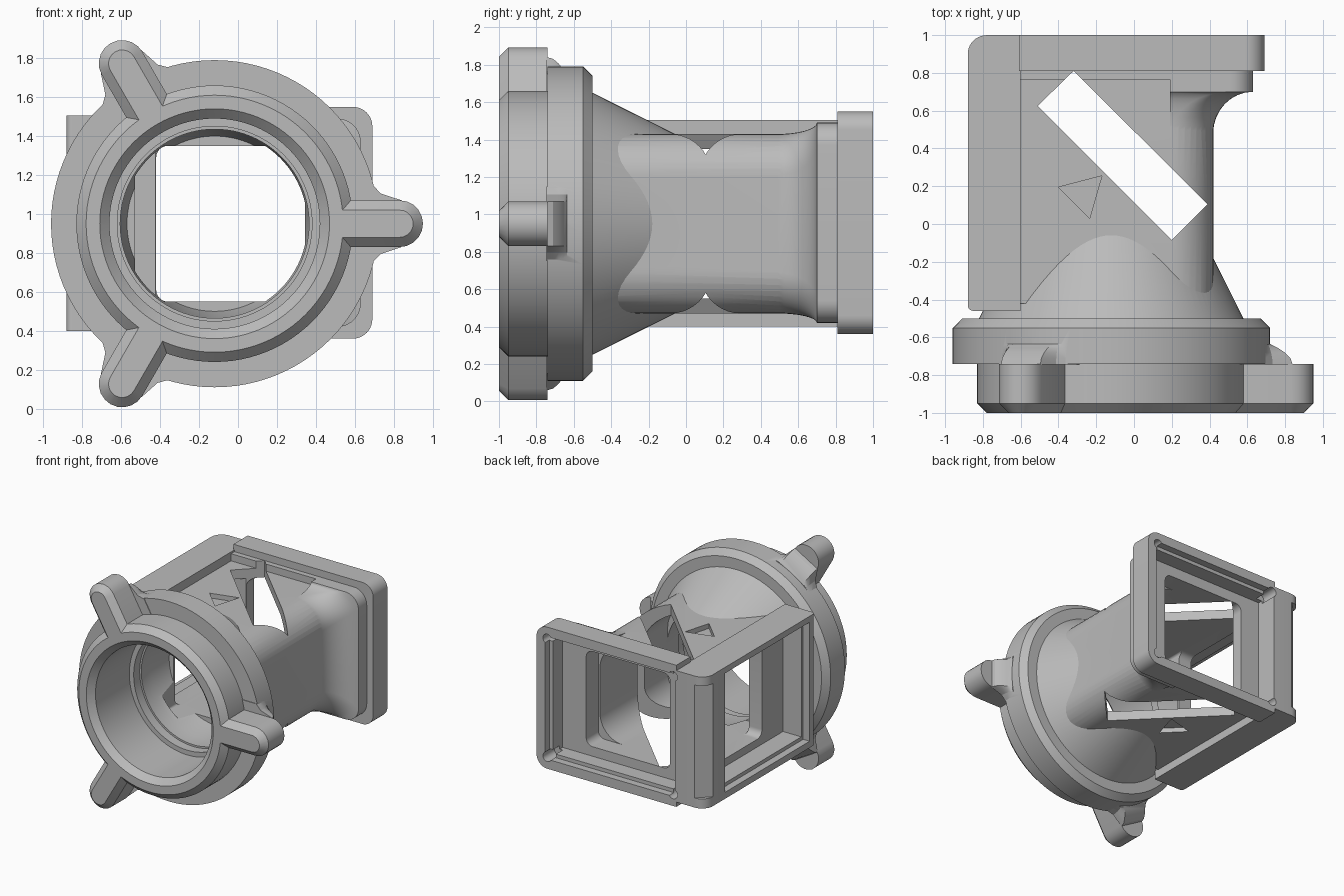
import bpy, bmesh
from math import sin, cos, pi, radians
from mathutils import Matrix, Vector

cube = bpy.data.objects.get("Cube")
if cube:
    bpy.data.objects.remove(cube)

CX, CZ = -0.12, 0.95          # axis of the round port
gray = bpy.data.materials.new("light gray plastic")
gray.use_nodes = True
gray.diffuse_color = (0.5, 0.5, 0.5, 1)
gray.node_tree.nodes["Principled BSDF"].inputs["Base Color"].default_value = (0.5, 0.5, 0.5, 1)


def finish(bm, name):
    bmesh.ops.remove_doubles(bm, verts=bm.verts, dist=1e-5)
    bmesh.ops.recalc_face_normals(bm, faces=bm.faces)
    mesh = bpy.data.meshes.new(name)
    bm.to_mesh(mesh)
    bm.free()
    mesh.materials.append(gray)
    ob = bpy.data.objects.new(name, mesh)
    bpy.context.collection.objects.link(ob)
    return ob


def loft(name, sections, axis="y"):
    """Skin (position, outline) pairs along an axis and cap the ends."""
    place = {"x": lambda t, u, v: (t, u, v), "y": lambda t, u, v: (u, t, v),
             "z": lambda t, u, v: (u, v, t)}[axis]
    bm = bmesh.new()
    rings = [[bm.verts.new(place(t, u, v)) for u, v in pts] for t, pts in sections]
    for a, b in zip(rings, rings[1:]):
        for i in range(len(a)):
            j = (i + 1) % len(a)
            bm.faces.new((a[i], a[j], b[j], b[i]))
    bm.faces.new(rings[0])
    bm.faces.new(rings[-1])
    return finish(bm, name)


def prism(name, pts, lo, hi, axis="y"):
    return loft(name, [(lo, pts), (hi, pts)], axis)


def rounded(u0, u1, v0, v1, radii, n=10):
    """Rectangle outline; radii run from low-low counterclockwise."""
    if not isinstance(radii, tuple):
        radii = (radii,) * 4
    pts = []
    corners = [(u0, v0, 1, 1), (u1, v0, -1, 1), (u1, v1, -1, -1), (u0, v1, 1, -1)]
    for k, ((u, v, su, sv), r) in enumerate(zip(corners, radii)):
        if r == 0:
            pts.append((u, v))
            continue
        for i in range(n + 1):
            a = pi + k * pi / 2 + i * pi / 2 / n
            pts.append((u + su * r + r * cos(a), v + sv * r + r * sin(a)))
    return pts


def revolve(name, profile, n=96):
    """Turn (radius, y) points around the port axis."""
    bm = bmesh.new()
    vs = [bm.verts.new((CX + r, y, CZ)) for r, y in profile]
    es = [bm.edges.new(p) for p in zip(vs, vs[1:])]
    bmesh.ops.spin(bm, geom=vs + es, cent=(CX, 0, CZ), axis=(0, 1, 0),
                   angle=2 * pi, steps=n, use_merge=True)
    return finish(bm, name)


def turn(ob, degrees):
    """Move a part drawn around the origin to its angle on the port."""
    ob.data.transform(Matrix.Translation((CX, 0, CZ)) @ Matrix.Rotation(-radians(degrees), 4, "Y"))
    return ob


def combine(target, tool, operation):
    mod = target.modifiers.new(operation, "BOOLEAN")
    mod.operation, mod.solver, mod.object = operation, "EXACT", tool
    bpy.context.view_layer.objects.active = target
    bpy.ops.object.modifier_apply(modifier=mod.name)
    bpy.data.objects.remove(tool)


def stadium(r0, r1, w, n=10):
    arc = [(r1 + w * cos(a), w * sin(a)) for a in (-pi / 2 + pi * i / n for i in range(n + 1))]
    return [(r0, w), (r0, -w)] + arc


# Round mount with flange and cone
holder = revolve("filter_cube_holder", [
    (0, -1), (0.66, -1), (0.71, -0.95), (0.71, -0.74), (0.84, -0.74), (0.84, -0.55),
    (0.79, -0.5), (0.70, -0.5), (0.46, -0.02), (0, -0.02)])
solids = []

# Three grip arms with curved gussets behind them
for angle in (0, 120, 240):
    solids.append(turn(loft("grip_arm", [
        (-1, stadium(0.58, 0.95, 0.07)), (-0.95, stadium(0.58, 0.95, 0.12)),
        (-0.74, stadium(0.58, 0.95, 0.12))]), angle))
    steps = []
    for i in range(6):
        a = i / 5 * pi / 2
        y, grow = -0.745 + 0.11 * sin(a), 0.12 * cos(a) ** 2
        end = 0.84 + grow
        steps.append((y, [(0.6, -0.2), (0.81, -0.2), (0.83 + grow * 0.2, -0.155),
                          (end, -0.12), (end, 0.12), (0.83 + grow * 0.2, 0.155),
                          (0.81, 0.2), (0.6, 0.2)]))
    solids.append(turn(loft("arm_gusset", steps), angle))

# Rounded body and its flare into the back flange
solids.append(prism("body", rounded(-0.64, 0.42, 0.47, 1.43, (0, 0.22, 0.22, 0)), -0.42, 0.82))
flare = []
for i in range(9):
    a = i / 8 * pi / 2
    g = 1 - cos(a)
    flare.append((0.48 + 0.22 * sin(a), rounded(
        0.19, 0.419 + 0.211 * g, 0.471 - 0.051 * g, 1.429 + 0.061 * g,
        (0, 0.22 - 0.1 * g, 0.22 - 0.1 * g, 0))))
flare.append((0.82, flare[-1][1]))
solids.append(loft("flare", flare))
solids.append(prism("back_ledge", rounded(-0.64, 0.3, 0.42, 1.49, 0), 0.765, 0.83))

# Square port flanges at the back and at the side
solids.append(prism("back_flange", rounded(-0.61, 0.69, 0.36, 1.55, (0, 0.1, 0.1, 0)), 0.81, 1))
solids.append(prism("side_flange", rounded(-0.88, -0.6, -0.46, 0.9995, (0.03, 0, 0, 0.1)),
                    0.40, 1.505, "z"))
for part in solids:
    combine(holder, part, "UNION")

cuts = []
# Stepped round bore and inner chamber
cuts.append(revolve("bore", [
    (0, -1.05), (0.64, -1.05), (0.54, -0.95), (0.54, -0.5), (0.50, -0.5), (0.50, -0.42),
    (0.485, -0.42), (0.485, -0.3), (0.45, -0.1), (0, -0.1)]))
cuts.append(prism("chamber", rounded(-0.53, 0.345, 0.55, 1.35, (0.02, 0.21, 0.21, 0.02)),
                  -0.25, 0.71))

# Back port: window, seat, rim and corner nicks
cuts.append(prism("back_window", rounded(-0.42, 0.36, 0.55, 1.35, 0.06), 0.65, 0.9))
cuts.append(prism("back_seat", rounded(-0.6, 0.58, 0.47, 1.44, 0), 0.811, 1.1))
cuts.append(prism("back_rim", rounded(-0.59, 0.61, 0.44, 1.47, 0), 0.94, 1.1))
for x in (-0.58, 0.59):
    for z in (0.46, 1.45):
        cuts.append(prism("corner_nick", rounded(x - 0.04, x + 0.04, z - 0.04, z + 0.04, 0.0399),
                          0.85, 1.1))

# Side port: window, seat and rim
cuts.append(prism("side_window", rounded(-0.08, 0.7, 0.55, 1.35, 0.06), -0.8, -0.5, "x"))
cuts.append(prism("side_seat", rounded(-0.36, 0.74, 0.485, 1.425, 0), -1, -0.65, "x"))
cuts.append(prism("side_rim", rounded(-0.385, 0.74, 0.455, 1.455, 0), -1, -0.82, "x"))

# Chamfer on the corner post
cuts.append(prism("post_chamfer", [(-0.89, 0.89), (-0.77, 1.01), (-0.89, 1.01)],
                  0.48, 1.43, "z"))

# Diagonal slot and arrow marks above and below
cuts.append(prism("diagonal_slot", [(-0.32, 0.81), (-0.51, 0.625), (0.2, -0.085), (0.39, 0.105)],
                  0.2, 1.7, "z"))
arrow = [(-0.40, 0.195), (-0.235, 0.03), (-0.17, 0.255)]
cuts.append(prism("top_arrow", arrow, 1.39, 1.6, "z"))
cuts.append(prism("bottom_arrow", arrow, 0.3, 0.51, "z"))
for tool in cuts:
    combine(holder, tool, "DIFFERENCE")

# Smooth the curved faces, keep edges sharp
bpy.ops.object.select_all(action="DESELECT")
holder.select_set(True)
bpy.context.view_layer.objects.active = holder
bpy.ops.object.shade_smooth_by_angle(angle=radians(25))
